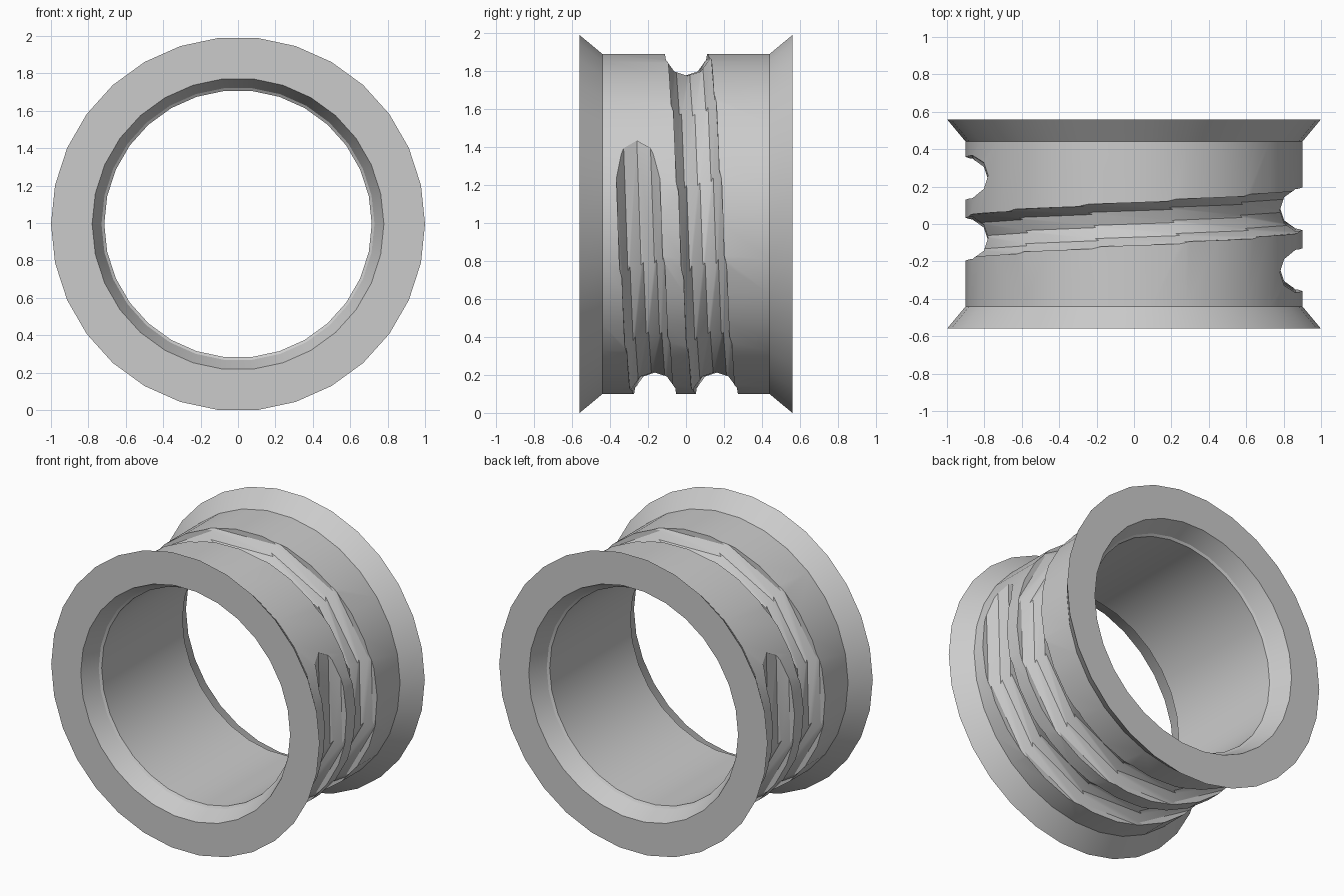
import bpy, bmesh
from math import cos, sin, radians, tau
from mathutils import Matrix, Vector

old = bpy.data.objects.get("Cube")
if old:
    bpy.data.objects.remove(old, do_unlink=True)

SIDES = 30
CENTRE_Z = cos(radians(6))
BODY_R, GROOVE_R, PITCH, TILT = 0.9, 0.12, 0.325, 0.035


def make_object(name, bm):
    bmesh.ops.recalc_face_normals(bm, faces=bm.faces[:])
    mesh = bpy.data.meshes.new(name)
    bm.to_mesh(mesh)
    bm.free()
    obj = bpy.data.objects.new(name, mesh)
    bpy.context.collection.objects.link(obj)
    return obj


def bridge(bm, a, b):
    n = len(a)
    for i in range(n):
        j = (i + 1) % n
        bm.faces.new((a[i], a[j], b[j], b[i]))


# Flanged hollow ring: closed (radius, y) section turned about the y axis
half = [(1.0, 0.56), (BODY_R, 0.44)]
bore = [(0.715, 0.43), (0.73, 0.44), (0.78, 0.56)]
section = ([(r, -y) for r, y in half] + half[::-1]
           + bore[::-1] + [(r, -y) for r, y in bore])
bm = bmesh.new()
rings = []
for k in range(SIDES):
    a = tau * k / SIDES
    rings.append([bm.verts.new((r * cos(a), y, CENTRE_Z + r * sin(a)))
                  for r, y in section])
for k in range(SIDES):
    bridge(bm, rings[k], rings[(k + 1) % SIDES])
body = make_object("grooved_ring", bm)

# Cutter: straight ten-sided rods laid tangentially along a helix
bm = bmesh.new()
for deg in range(-180, 361, 30):
    a = radians(deg)
    out = Vector((cos(a), 0, sin(a)))
    along = Vector((-sin(a), -TILT, cos(a))).normalized()
    side = along.cross(out)
    centre = out * BODY_R + Vector((0, -(deg - 90) / 360 * PITCH, CENTRE_Z))
    ends = []
    for d in (-0.55, 0.55):
        ends.append([bm.verts.new(centre + along * d
                     - out * GROOVE_R * cos(tau * i / 10)
                     + side * GROOVE_R * sin(tau * i / 10))
                     for i in range(10)])
        bm.faces.new(ends[-1])
    bridge(bm, *ends)
cutter = make_object("helix_groove_cutter", bm)
cutter.hide_render = True

# Cut the groove and discard the cutter
mod = body.modifiers.new("helix_groove", 'BOOLEAN')
mod.operation = 'DIFFERENCE'
mod.solver = 'EXACT'
mod.use_self = True
mod.object = cutter
bpy.ops.object.select_all(action='DESELECT')
bpy.context.view_layer.objects.active = body
body.select_set(True)
bpy.ops.object.modifier_apply(modifier=mod.name)
bpy.data.objects.remove(cutter, do_unlink=True)

# Plain grey finish
grey = bpy.data.materials.new("plain_grey")
grey.use_nodes = True
colour = (0.6, 0.6, 0.6, 1)
grey.diffuse_color = colour
grey.node_tree.nodes["Principled BSDF"].inputs["Base Color"].default_value = colour
body.data.materials.clear()
body.data.materials.append(grey)
bpy.ops.object.shade_smooth_by_angle(angle=radians(30))
